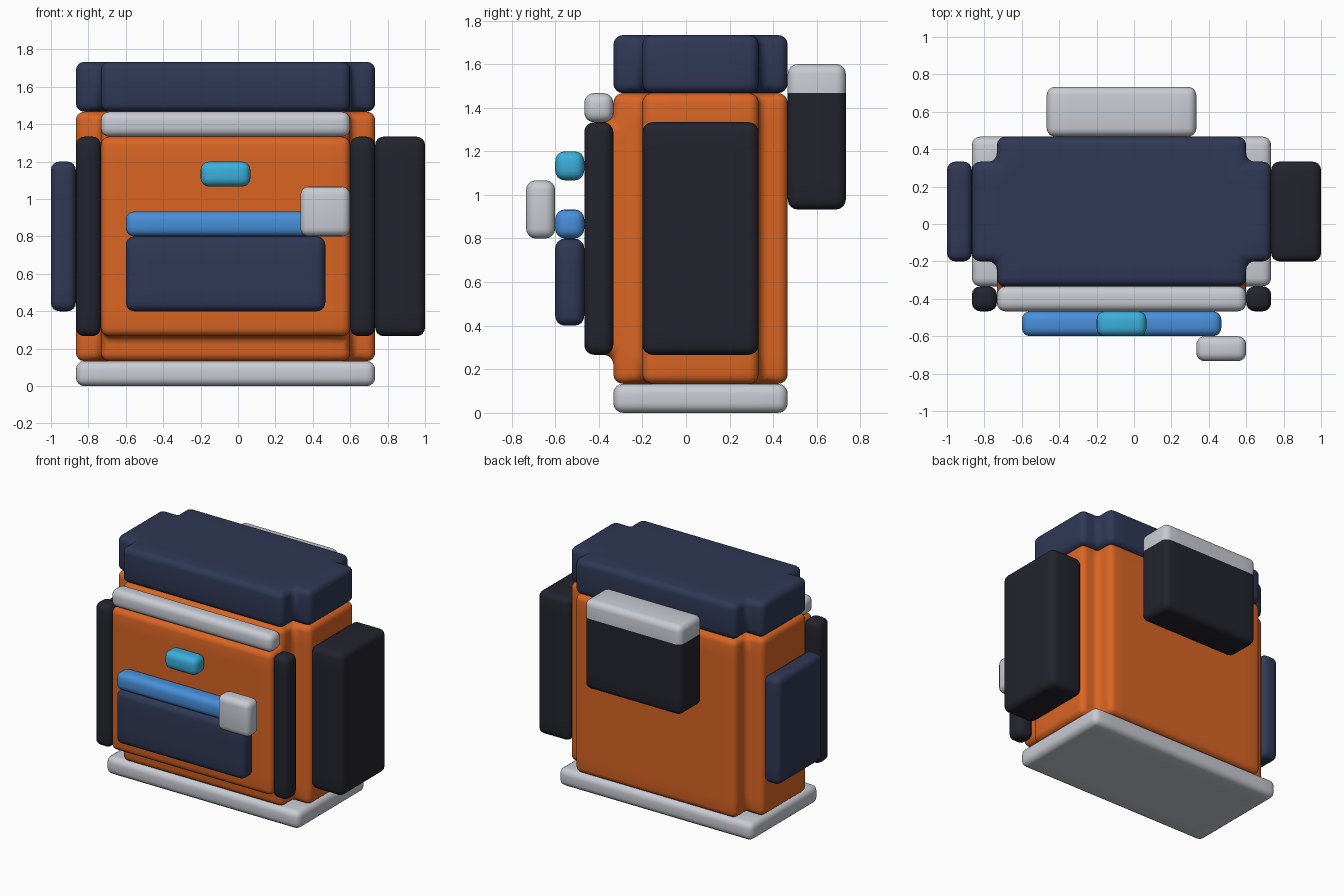
import bpy, bmesh
from mathutils import Vector

if "Cube" in bpy.data.objects:
    bpy.data.objects.remove(bpy.data.objects["Cube"])

U = 2 / 15                          # grid step used by every part
ORIGIN = Vector((-1, -5.5 * U, 0))
BEVEL = 0.045


def material(name, rgb):
    def lin(c):
        c /= 255
        return c / 12.92 if c <= 0.04045 else ((c + 0.055) / 1.055) ** 2.4
    m = bpy.data.materials.new(name)
    m.diffuse_color = (*[lin(c) for c in rgb], 1)
    m.use_nodes = True
    m.node_tree.nodes["Principled BSDF"].inputs["Base Color"].default_value = m.diffuse_color
    return m


ORANGE = material("orange fabric", (218, 101, 36))
NAVY = material("navy fabric", (47, 56, 85))
DARK = material("dark fabric", (35, 35, 46))
SILVER = material("silver grey", (200, 203, 211))
BLUE = material("blue", (72, 143, 217))
CYAN = material("cyan", (60, 174, 219))


def part(name, boxes, mat, upper=None, split=99):
    """Merge grid boxes (x0,x1,y0,y1,z0,z1) into one rounded solid.
    Cells at or above the split height take the upper material."""
    cells = {(x, y, z) for x0, x1, y0, y1, z0, z1 in boxes
             for x in range(x0, x1) for y in range(y0, y1) for z in range(z0, z1)}
    bm = bmesh.new()
    verts = {}

    def vert(p):
        if p not in verts:
            verts[p] = bm.verts.new(ORIGIN + U * Vector(p))
        return verts[p]

    for c in cells:
        for axis in range(3):
            for side in (0, 1):
                n = list(c)
                n[axis] += 2 * side - 1
                if tuple(n) in cells:
                    continue
                ring = []
                for a, b in ((0, 0), (1, 0), (1, 1), (0, 1)):
                    p = list(c)
                    p[axis] += side
                    p[(axis + 1) % 3] += a
                    p[(axis + 2) % 3] += b
                    ring.append(vert(tuple(p)))
                f = bm.faces.new(ring if side else ring[::-1])
                f.material_index = int(c[2] >= split)
    bmesh.ops.dissolve_limit(bm, angle_limit=0.02, verts=bm.verts[:],
                             edges=bm.edges[:], delimit={'MATERIAL'})
    me = bpy.data.meshes.new(name)
    bm.to_mesh(me)
    bm.free()
    me.materials.append(mat)
    if upper:
        me.materials.append(upper)
    ob = bpy.data.objects.new(name, me)
    bpy.context.collection.objects.link(ob)
    bev = ob.modifiers.new("rounded edges", 'BEVEL')
    bev.width = BEVEL
    bev.segments = 4
    bev.limit_method = 'ANGLE'
    bpy.ops.object.select_all(action='DESELECT')
    ob.select_set(True)
    bpy.context.view_layer.objects.active = ob
    bpy.ops.object.modifier_apply(modifier=bev.name)
    bpy.ops.object.shade_smooth_by_angle(angle=0.7)
    return ob


def notched(z0, z1):
    """Block with its four upright corners cut out."""
    return [(2, 12, 3, 9, z0, z1), (1, 13, 4, 8, z0, z1)]


# Main shell
part("base", [(1, 13, 3, 9, 0, 1)], SILVER)
part("body", notched(1, 11) + [(2, 12, 2, 3, 2, 10)], ORANGE)
part("lid", notched(11, 13), NAVY)

# Front trim
part("top_roll", [(2, 12, 2, 3, 10, 11)], SILVER)
for side, x in (("left", 1), ("right", 12)):
    part(side + "_strap", [(x, x + 1, 2, 3, 2, 10)], DARK)
part("front_pocket", [(3, 11, 1, 2, 3, 6)], NAVY)
part("pocket_flap", [(3, 11, 1, 2, 6, 7)], BLUE)
part("front_badge", [(6, 8, 1, 2, 8, 9)], CYAN)
part("buckle", [(10, 12, 0, 1, 6, 8)], SILVER)

# Side and rear pouches
part("left_pouch", [(0, 1, 4, 8, 3, 9)], NAVY)
part("right_pouch", [(13, 15, 4, 8, 2, 10)], DARK)
part("back_pouch", [(4, 10, 9, 11, 7, 12)], DARK, SILVER, 11)
